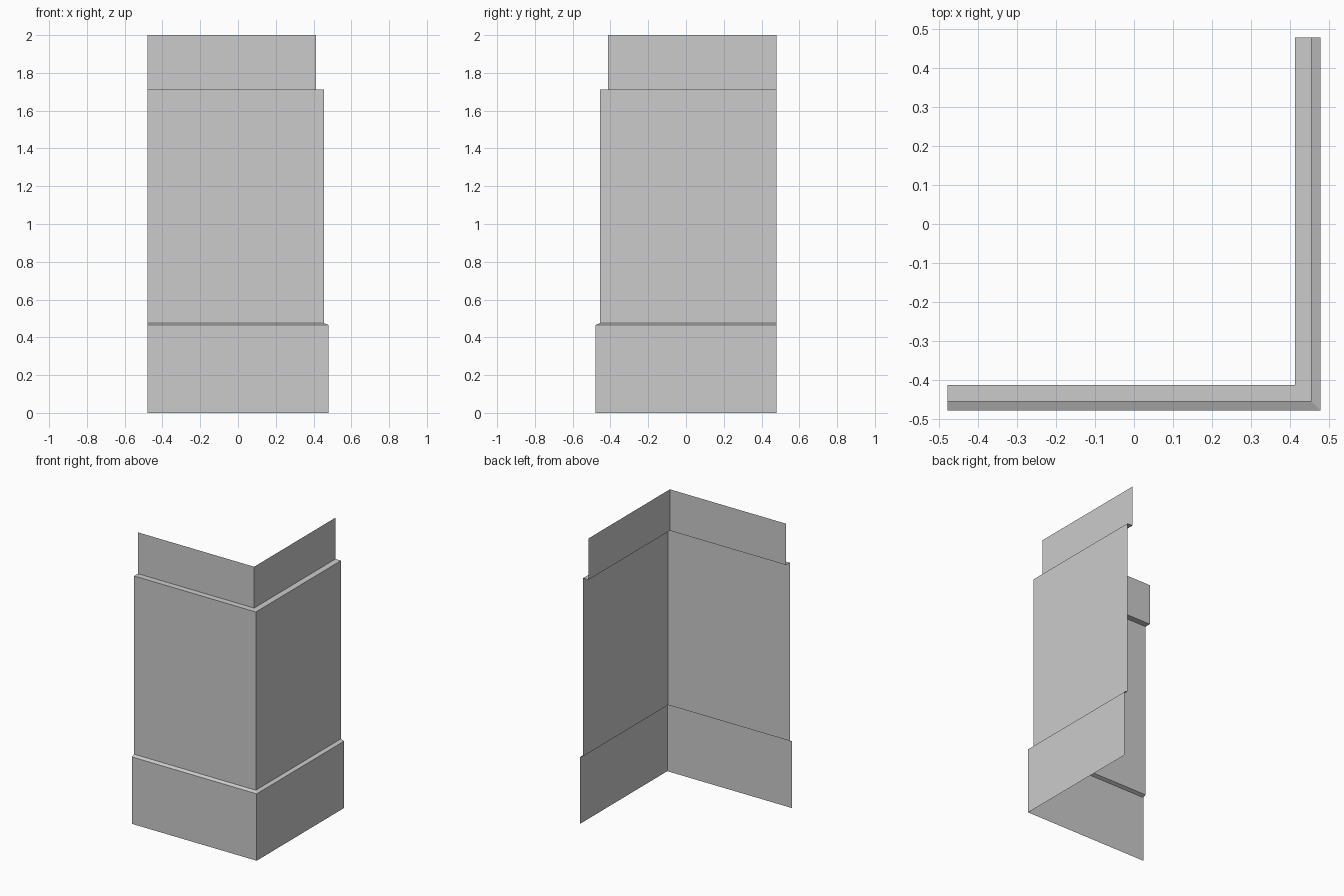
import bpy

# Remove the default cube
cube = bpy.data.objects.get("Cube")
if cube:
    bpy.data.objects.remove(cube, do_unlink=True)

# Plain grey material
grey = bpy.data.materials.new("plain_grey")
grey.use_nodes = True
colour = (0.6, 0.6, 0.6, 1.0)
grey.diffuse_color = colour
grey.node_tree.nodes["Principled BSDF"].inputs["Base Color"].default_value = colour

END = 0.479  # open ends of both wings


def corner_strip(name, profile):
    """Sweep a (distance, height) profile around the corner as an open sheet."""
    verts, faces = [], []
    for d, z in profile:
        verts += [(-END, -d, z), (d, -d, z), (d, END, z)]
    for row in range(len(profile) - 1):
        for col in range(2):
            a = row * 3 + col
            faces.append((a, a + 1, a + 4, a + 3))
    mesh = bpy.data.meshes.new(name)
    mesh.from_pydata(verts, [], faces)
    mesh.materials.append(grey)
    obj = bpy.data.objects.new(name, mesh)
    bpy.context.collection.objects.link(obj)
    return obj


BASE, WALL, TOP = 0.479, 0.456, 0.414   # distance of each band from the centre
LIP, BEVEL, LEDGE = 0.465, 0.475, 1.713  # heights where the bands change

# Base band with its sloped lip
corner_strip("base_band", [(BASE, 0), (BASE, LIP), (WALL, BEVEL)])
# Main wall with the flat ledge above it
corner_strip("main_wall", [(WALL, BEVEL), (WALL, LEDGE), (TOP, LEDGE)])
# Recessed upper band
corner_strip("upper_band", [(TOP, LEDGE), (TOP, 2.0)])
